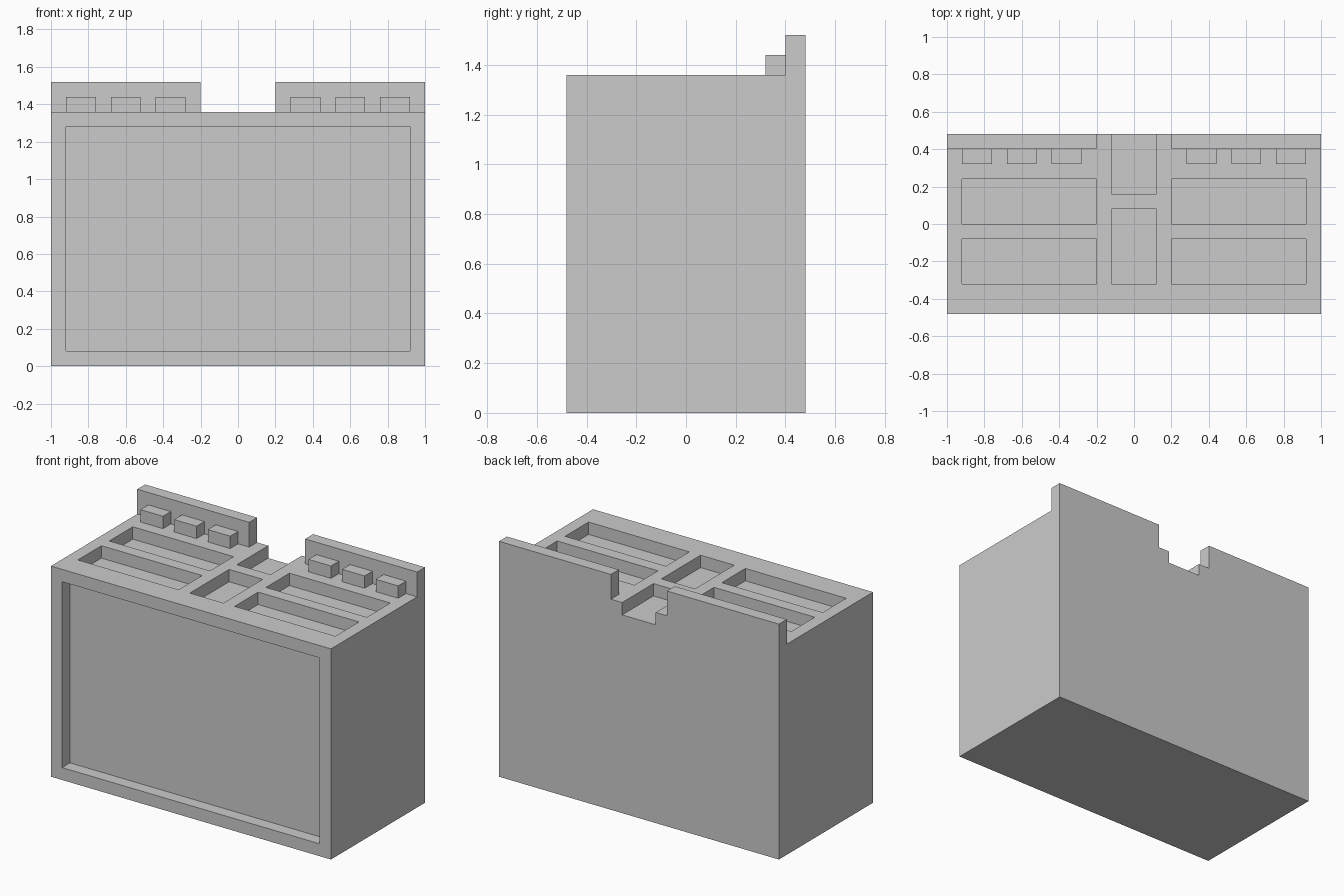
import bpy, bmesh

if "Cube" in bpy.data.objects:
    bpy.data.objects.remove(bpy.data.objects["Cube"])


def boxes(name, specs):
    """One object from boxes given as (x0, x1, y0, y1, z0, z1)."""
    bm = bmesh.new()
    for x0, x1, y0, y1, z0, z1 in specs:
        verts = bmesh.ops.create_cube(bm, size=1)["verts"]
        for v in verts:
            v.co.x = x1 if v.co.x > 0 else x0
            v.co.y = y1 if v.co.y > 0 else y0
            v.co.z = z1 if v.co.z > 0 else z0
    mesh = bpy.data.meshes.new(name)
    bm.to_mesh(mesh)
    bm.free()
    obj = bpy.data.objects.new(name, mesh)
    bpy.context.collection.objects.link(obj)
    return obj


def mirrored(s):
    return [s, (-s[1], -s[0]) + s[2:]]


TOP, FLOOR, OVER = 1.36, 1.28, 1.46

# Main body
body = boxes("body", [(-1, 1, -0.48, 0.48, 0, TOP)])

# Front recess, four side pockets, centre pocket and the notch open to the back
cuts = [(-0.92, 0.92, -0.6, -0.40, 0.08, 1.28),
        (-0.12, 0.12, -0.32, 0.08, FLOOR, OVER),
        (-0.12, 0.12, 0.16, 0.6, FLOOR, OVER)]
for y in (-0.32, 0.0):
    cuts += mirrored((0.20, 0.92, y, y + 0.24, FLOOR, OVER))
cutter = boxes("recess_cutter", cuts)
cutter.hide_render = True

mod = body.modifiers.new("recesses", "BOOLEAN")
mod.operation = "DIFFERENCE"
mod.solver = "EXACT"
mod.object = cutter
bpy.context.view_layer.objects.active = body
bpy.ops.object.modifier_apply(modifier=mod.name)
bpy.data.objects.remove(cutter)

# Raised panels along the back edge
for side, spec in zip(("right", "left"), mirrored((0.20, 1, 0.40, 0.48, TOP, 1.52))):
    boxes(f"back_panel_{side}", [spec])

# Row of small blocks in front of each panel
for i, x in enumerate((0.28, 0.52, 0.76), 1):
    for side, spec in zip(("right", "left"), mirrored((x, x + 0.16, 0.32, 0.40, TOP, 1.44))):
        boxes(f"block_{side}_{i}", [spec])
